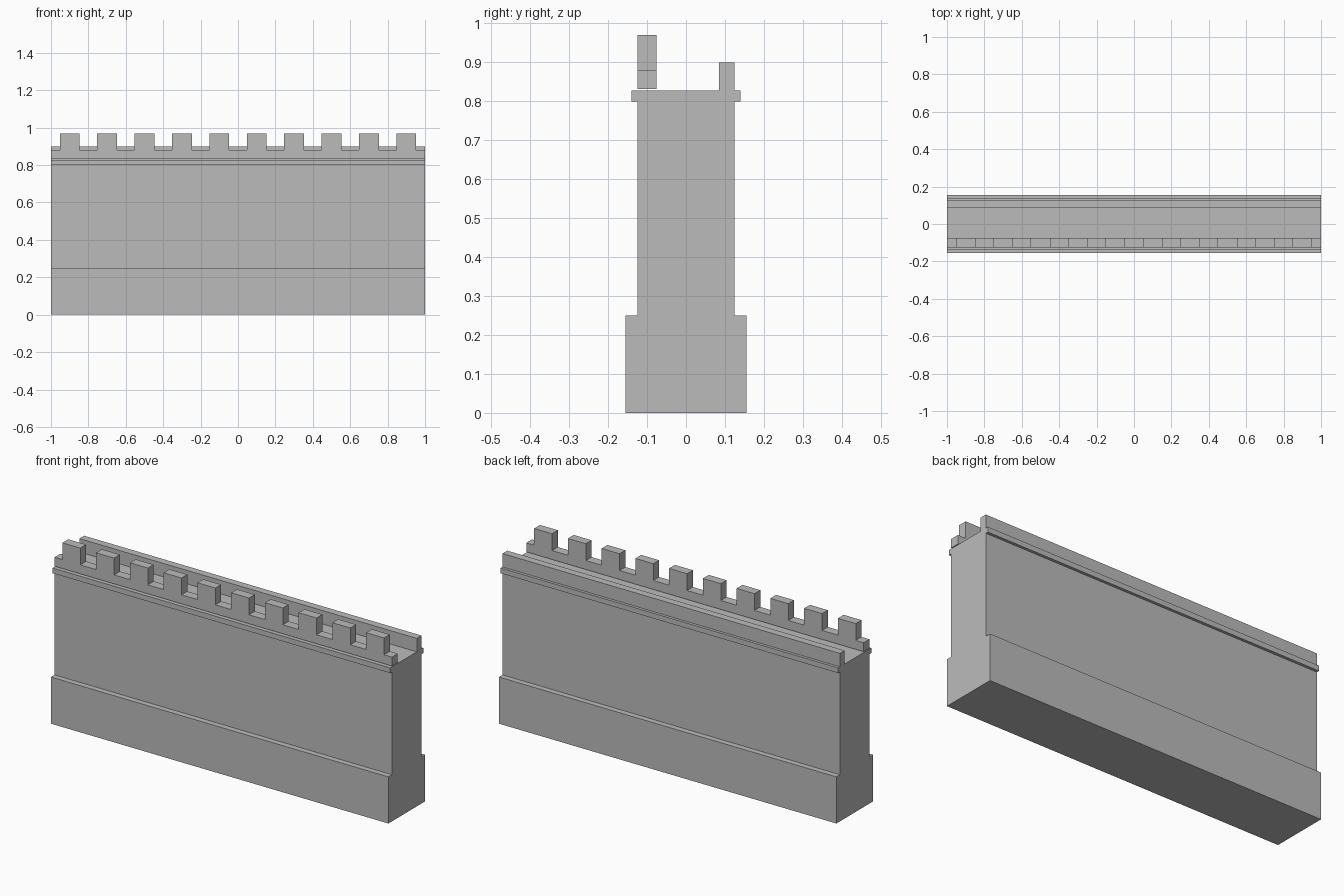
import bpy
import bmesh

cube = bpy.data.objects.get("Cube")
if cube:
    bpy.data.objects.remove(cube, do_unlink=True)

stone = bpy.data.materials.new("grey_stone")
stone.use_nodes = True
GREY = (0.5, 0.5, 0.5, 1)
stone.diffuse_color = GREY
stone.node_tree.nodes["Principled BSDF"].inputs["Base Color"].default_value = GREY


def extrude_profile(name, profile, x0, x1):
    """Extrude a closed (y, z) outline along x."""
    bm = bmesh.new()
    face = bm.faces.new([bm.verts.new((x0, y, z)) for y, z in profile])
    result = bmesh.ops.extrude_face_region(bm, geom=[face])
    moved = [v for v in result["geom"] if isinstance(v, bmesh.types.BMVert)]
    bmesh.ops.translate(bm, verts=moved, vec=(x1 - x0, 0, 0))
    bmesh.ops.recalc_face_normals(bm, faces=bm.faces)
    mesh = bpy.data.meshes.new(name)
    bm.to_mesh(mesh)
    bm.free()
    mesh.materials.append(stone)
    obj = bpy.data.objects.new(name, mesh)
    bpy.context.collection.objects.link(obj)
    return obj


def block(name, x0, x1, y0, y1, z0, z1):
    return extrude_profile(name, [(y0, z0), (y1, z0), (y1, z1), (y0, z1)], x0, x1)


# Wall with plinth, ledge, walkway and low rear parapet
BASE, WALL, LEDGE = 0.155, 0.125, 0.14
WALK = 0.828
extrude_profile("wall_body", [
    (-BASE, 0), (BASE, 0), (BASE, 0.25), (WALL, 0.25), (WALL, 0.8),
    (LEDGE, 0.8), (LEDGE, WALK), (WALL, WALK), (WALL, 0.9), (0.085, 0.9),
    (0.085, WALK), (-LEDGE, WALK), (-LEDGE, 0.8), (-WALL, 0.8),
    (-WALL, 0.25), (-BASE, 0.25),
], -1, 1)

# Front parapet, set just above the walkway
FRONT, BACK = -0.125, -0.076
block("front_parapet", -1, 1, FRONT, BACK, 0.832, 0.88)

# Row of battlements
for i in range(10):
    x = -0.9 + 0.2 * i
    block(f"battlement_{i + 1}", x - 0.053, x + 0.053, FRONT, BACK, 0.88, 0.97)
